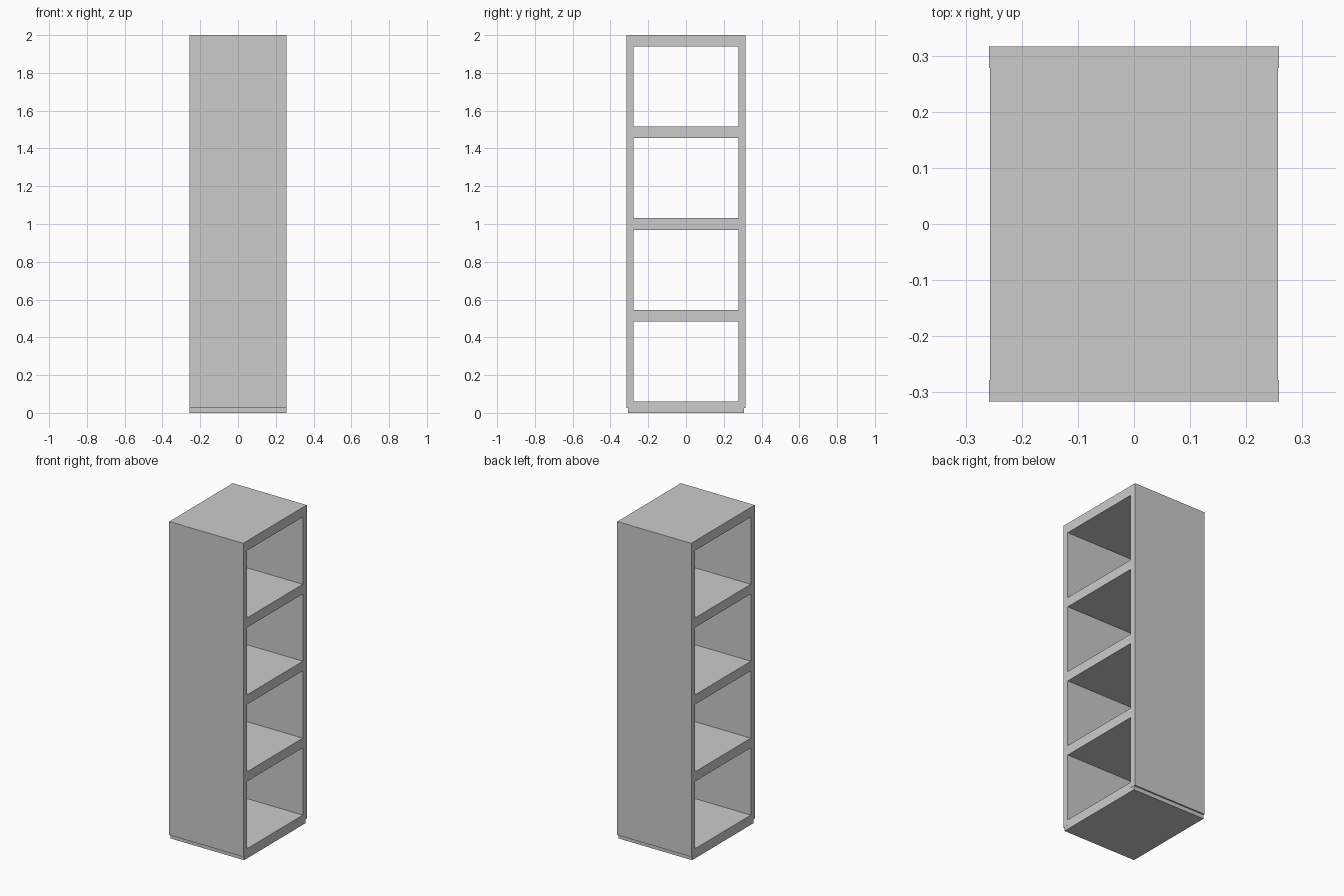
import bpy

if "Cube" in bpy.data.objects:
    bpy.data.objects.remove(bpy.data.objects["Cube"])

HALF_DEPTH = 0.258      # half size along x (open direction)
OUTER, INNER = 0.316, 0.278   # outer and inner faces of the side panels
THICK = 0.061           # shelf thickness
LEVELS = 5
PITCH = (2.0 - THICK) / (LEVELS - 1)


def box(name, x0, x1, y0, y1, z0, z1):
    bpy.ops.mesh.primitive_cube_add(size=1)
    ob = bpy.context.object
    ob.name = name
    for v in ob.data.vertices:
        v.co.x = x1 if v.co.x > 0 else x0
        v.co.y = y1 if v.co.y > 0 else y0
        v.co.z = z1 if v.co.z > 0 else z0
    return ob


# Side panels, stopping a little above the floor
box("front_panel", -HALF_DEPTH, HALF_DEPTH, -OUTER, -INNER, 0.025, 2.0)
box("back_panel", -HALF_DEPTH, HALF_DEPTH, INNER, OUTER, 0.025, 2.0)

# Base board running under the panels, then shelves and top between them
shelf_x = HALF_DEPTH - 0.001
for i in range(LEVELS):
    name = "base_board" if i == 0 else "top_board" if i == LEVELS - 1 else f"shelf_{i}"
    half_y = 0.306 if i == 0 else INNER
    z = i * PITCH
    box(name, -shelf_x, shelf_x, -half_y, half_y, z, z + THICK)
